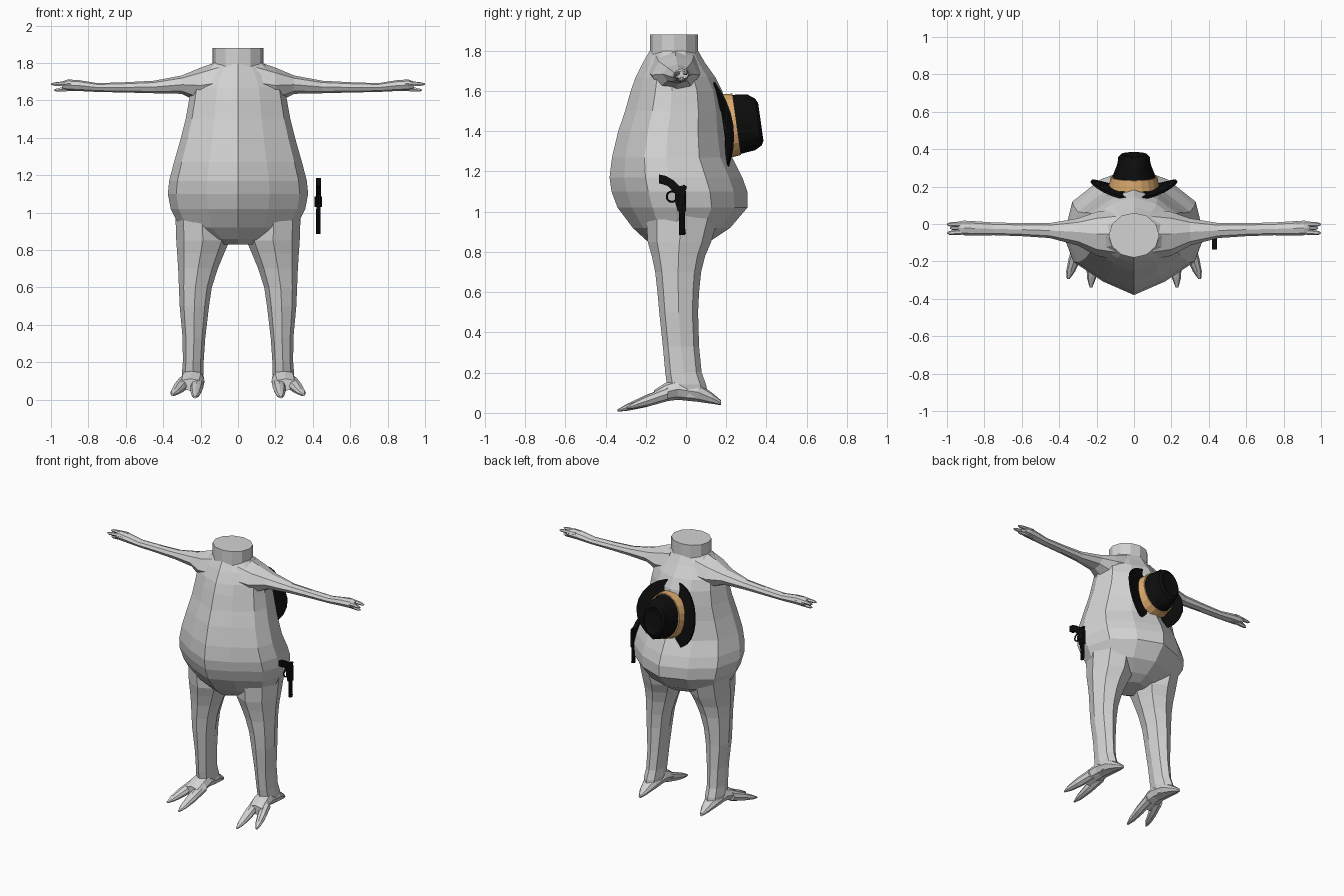
import bpy, bmesh, math
from mathutils import Vector


def material(name, r, g, b):
    m = bpy.data.materials.new(name)
    m.diffuse_color = (r, g, b, 1)
    return m


GREY = material("grey", 0.65, 0.65, 0.65)
BLACK = material("black", 0.004, 0.004, 0.004)
TAN = material("tan", 0.74, 0.42, 0.16)


def finish(name, bm, mat):
    bmesh.ops.recalc_face_normals(bm, faces=bm.faces)
    me = bpy.data.meshes.new(name)
    bm.to_mesh(me)
    bm.free()
    me.materials.append(mat)
    ob = bpy.data.objects.new(name, me)
    bpy.context.collection.objects.link(ob)
    return ob


def circle(n):
    return [(math.cos(2 * math.pi * i / n), math.sin(2 * math.pi * i / n)) for i in range(n)]


def loft(name, axis, sections, shape, mat, side=1):
    """Skin over sections (position, u_min, u_max, v_min, v_max) along an axis."""
    bm = bmesh.new()
    rings = []
    for t, u0, u1, v0, v1 in sections:
        ring = []
        for a, b in shape:
            u = (u0 + u1) / 2 + a * (u1 - u0) / 2
            v = (v0 + v1) / 2 + b * (v1 - v0) / 2
            co = {"x": (t, u, v), "y": (u, t, v), "z": (u, v, t)}[axis]
            ring.append(bm.verts.new((co[0] * side, co[1], co[2])))
        rings.append(ring)
    n = len(shape)
    for r, q in zip(rings, rings[1:]):
        for i in range(n):
            j = (i + 1) % n
            bm.faces.new((r[i], r[j], q[j], q[i]))
    bm.faces.new(rings[0])
    bm.faces.new(rings[-1])
    return finish(name, bm, mat)


def plate(name, outline, x0, x1, mat):
    """Extrude a (y, z) outline across x."""
    bm = bmesh.new()
    face = bm.faces.new([bm.verts.new((x0, y, z)) for y, z in outline])
    ext = bmesh.ops.extrude_face_region(bm, geom=[face])
    moved = [v for v in ext["geom"] if isinstance(v, bmesh.types.BMVert)]
    bmesh.ops.translate(bm, verts=moved, vec=Vector((x1 - x0, 0, 0)))
    return finish(name, bm, mat)


# Torso: ridged front and back, given as (z, half width, front y, back y)
half = [(0, -1), (0.45, -0.78), (0.88, -0.46), (1, -0.1), (0.88, 0.45), (0.48, 0.8)]
ridged = half + [(0, 1)] + [(-a, b) for a, b in reversed(half[1:])]
torso = [(0.83, 0.09, -0.15, 0.06), (0.86, 0.20, -0.20, 0.13), (0.92, 0.31, -0.265, 0.22),
         (1.02, 0.36, -0.34, 0.305), (1.10, 0.375, -0.37, 0.305), (1.17, 0.368, -0.38, 0.28),
         (1.27, 0.342, -0.368, 0.23), (1.40, 0.305, -0.337, 0.21), (1.50, 0.28, -0.303, 0.20),
         (1.60, 0.262, -0.275, 0.18), (1.67, 0.25, -0.25, 0.145), (1.74, 0.20, -0.215, 0.095),
         (1.80, 0.135, -0.18, 0.06)]
loft("torso", "z", [(z, -w, w, f, b) for z, w, f, b in torso], ridged, GREY)
loft("neck", "z", [(z, -0.135, 0.135, -0.18, 0.06) for z in (1.78, 1.88)], circle(12), GREY)

for side, label in ((1, "left"), (-1, "right")):
    # Arm, flaring at the shoulder and palm
    loft(label + "_arm", "x", [
        (0.10, -0.19, 0.08, 1.58, 1.81), (0.20, -0.17, 0.065, 1.585, 1.775),
        (0.30, -0.115, 0.03, 1.635, 1.733), (0.45, -0.075, 0.005, 1.638, 1.705),
        (0.60, -0.065, 0.005, 1.642, 1.697), (0.75, -0.06, 0.008, 1.645, 1.692),
        (0.85, -0.062, 0.015, 1.65, 1.708), (0.91, -0.06, 0.018, 1.652, 1.712),
        (0.94, -0.05, 0.012, 1.66, 1.70)], circle(8), GREY, side)
    # Three fingers as (tip x, root y, tip y, root z, tip z)
    for i, (tip, y0, y1, z0, z1) in enumerate([(1.0, -0.002, -0.002, 1.692, 1.688),
                                               (1.0, -0.04, -0.048, 1.69, 1.686),
                                               (0.985, -0.02, -0.022, 1.662, 1.655)]):
        ym, zm = (y0 + y1) / 2, (z0 + z1) / 2
        loft(f"{label}_finger_{i + 1}", "x", [
            (0.87, y0 - 0.016, y0 + 0.016, z0 - 0.014, z0 + 0.014),
            (0.945, ym - 0.014, ym + 0.014, zm - 0.012, zm + 0.012),
            (tip - 0.015, y1 - 0.011, y1 + 0.011, z1 - 0.009, z1 + 0.009),
            (tip, y1 - 0.003, y1 + 0.003, z1 - 0.003, z1 + 0.003)], circle(6), GREY, side)
    # Leg
    loft(label + "_leg", "z", [
        (1.00, 0.05, 0.335, -0.20, 0.17), (0.85, 0.045, 0.33, -0.19, 0.125),
        (0.78, 0.075, 0.325, -0.17, 0.095), (0.70, 0.108, 0.32, -0.153, 0.075),
        (0.60, 0.14, 0.316, -0.142, 0.065), (0.50, 0.155, 0.312, -0.133, 0.06),
        (0.33, 0.175, 0.296, -0.115, 0.065), (0.20, 0.184, 0.295, -0.103, 0.078),
        (0.14, 0.184, 0.30, -0.095, 0.10), (0.08, 0.195, 0.29, -0.07, 0.11)],
        circle(8), GREY, side)
    # Foot with a pointed heel
    loft(label + "_foot", "y", [
        (0.175, 0.232, 0.252, 0.038, 0.062), (0.13, 0.21, 0.275, 0.045, 0.10),
        (0.06, 0.19, 0.295, 0.055, 0.15), (-0.04, 0.182, 0.303, 0.065, 0.17),
        (-0.10, 0.18, 0.315, 0.058, 0.15), (-0.16, 0.19, 0.32, 0.048, 0.112)],
        circle(8), GREY, side)
    # Two splayed toes
    for i, (x0, x1, tip, z1) in enumerate([(0.215, 0.23, -0.34, 0.012),
                                           (0.285, 0.352, -0.295, 0.025)]):
        sections = []
        for t, w, h in ((0, 0.036, 0.036), (0.45, 0.034, 0.03), (0.8, 0.024, 0.018), (1, 0.007, 0.006)):
            x, y, z = x0 + (x1 - x0) * t, -0.09 + (tip + 0.09) * t, 0.095 + (z1 - 0.095) * t
            sections.append((y, x - w, x + w, z - h, z + h))
        loft(f"{label}_toe_{i + 1}", "y", sections, circle(8), GREY, side)

# Hat hanging on the back, built along y and then tilted
crown = loft("hat_crown", "y", [
    (0.0, -0.13, 0.13, -0.152, 0.152), (0.07, -0.115, 0.115, -0.148, 0.148),
    (0.14, -0.088, 0.088, -0.14, 0.14), (0.175, -0.084, 0.084, -0.122, 0.115),
    (0.188, -0.07, 0.07, -0.10, 0.09), (0.178, -0.03, 0.03, -0.06, 0.06)], circle(20), BLACK)
band = loft("hat_band", "y", [
    (0.008, -0.138, 0.138, -0.16, 0.16), (0.068, -0.124, 0.124, -0.154, 0.154)],
    circle(20), TAN)

# Brim, curled up at both sides
bm = bmesh.new()
rings = []
for k in range(4):
    rx, rz = 0.11 + 0.04 * k, 0.13 + 0.033 * k
    rings.append([bm.verts.new((rx * a, 0.045 * (rx * a / 0.23) ** 2 - 0.02 * (rz * b / 0.23) ** 2, rz * b))
                  for a, b in circle(24)])
for r, q in zip(rings, rings[1:]):
    for i in range(24):
        j = (i + 1) % 24
        bm.faces.new((r[i], r[j], q[j], q[i]))
brim = finish("hat_brim", bm, BLACK)
solid = brim.modifiers.new("thickness", "SOLIDIFY")
solid.thickness = 0.012
solid.offset = 0
for part in (crown, band, brim):
    part.location = (0, 0.185, 1.425)
    part.rotation_euler.x = math.radians(8)

# Revolver hanging muzzle down beside the hip
X = 0.43
plate("gun_grip", [(-0.135, 1.185), (-0.10, 1.178), (-0.06, 1.155), (-0.03, 1.125), (-0.035, 1.085),
                   (-0.065, 1.10), (-0.09, 1.128), (-0.135, 1.142)], X - 0.013, X + 0.013, BLACK)
plate("gun_frame", [(-0.055, 1.12), (-0.02, 1.13), (0.0, 1.10), (0.0, 1.0), (-0.04, 1.0), (-0.055, 1.05)],
      X - 0.011, X + 0.011, BLACK)
plate("gun_hammer", [(-0.03, 1.11), (-0.012, 1.135), (0.006, 1.125), (-0.005, 1.10)],
      X - 0.005, X + 0.005, BLACK)
loft("gun_cylinder", "z", [(z, X - 0.02, X + 0.02, -0.045, 0.0) for z in (1.03, 1.085)], circle(10), BLACK)
loft("gun_barrel", "z", [(0.885, X - 0.012, X + 0.012, -0.034, -0.006),
                         (1.02, X - 0.012, X + 0.012, -0.036, -0.004)], circle(8), BLACK)
plate("gun_sight", [(-0.01, 0.89), (0.0, 0.89), (-0.004, 0.915), (-0.01, 0.915)],
      X - 0.004, X + 0.004, BLACK)
bpy.ops.mesh.primitive_torus_add(major_segments=14, minor_segments=6, major_radius=0.026, minor_radius=0.005,
                                 location=(X, -0.07, 1.075), rotation=(0, math.pi / 2, 0))
guard = bpy.context.object
guard.name = "gun_trigger_guard"
guard.data.materials.append(BLACK)
